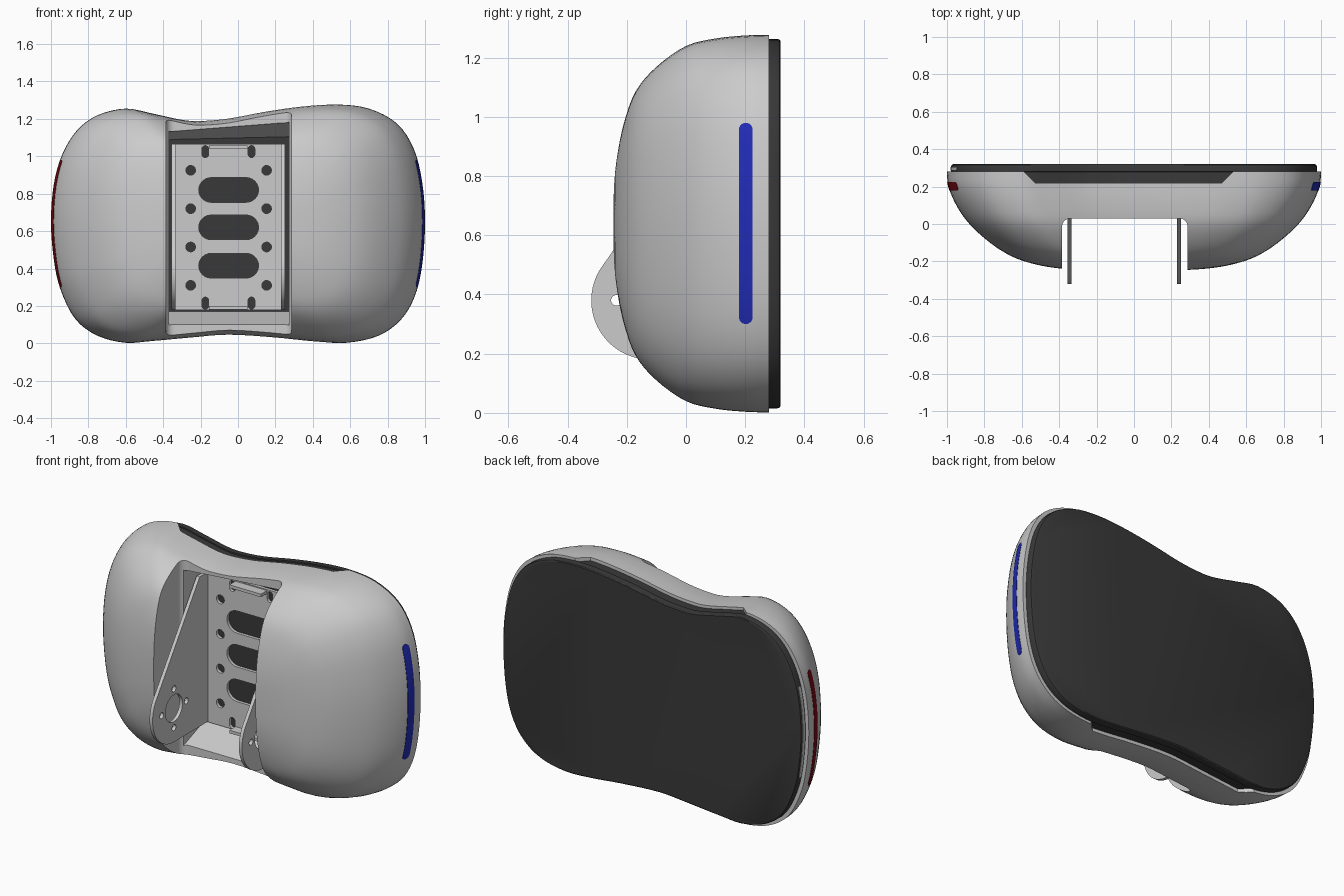
import bpy, bmesh, math
from mathutils import Matrix, Vector

if "Cube" in bpy.data.objects:
    bpy.data.objects.remove(bpy.data.objects["Cube"])

CZ = 0.64  # height of the body centre


def material(name, rgb):
    m = bpy.data.materials.new(name)
    m.diffuse_color = (*rgb, 1)
    m.use_nodes = True
    m.node_tree.nodes["Principled BSDF"].inputs["Base Color"].default_value = m.diffuse_color
    return m


DARK = material("dark", (0.04, 0.04, 0.04))
BLUE = material("blue", (0.015, 0.025, 0.46))
RED = material("red", (0.2, 0.003, 0.006))


def smooth_path(pts, steps, closed):
    """Catmull-Rom interpolation through the points."""
    n, out = len(pts), []
    for i in range(n if closed else n - 1):
        idx = [i - 1, i, i + 1, i + 2]
        idx = [k % n if closed else min(max(k, 0), n - 1) for k in idx]
        a, b, c, d = (Vector(pts[k]) for k in idx)
        for s in range(steps):
            t = s / steps
            out.append(0.5 * (2 * b + (c - a) * t + (2 * a - 5 * b + 4 * c - d) * t * t
                              + (3 * b - a - 3 * c + d) * t ** 3))
    if not closed:
        out.append(Vector(pts[-1]))
    return out


def add_object(name, bm, mat=None):
    bmesh.ops.recalc_face_normals(bm, faces=bm.faces[:])
    me = bpy.data.meshes.new(name)
    bm.to_mesh(me)
    bm.free()
    ob = bpy.data.objects.new(name, me)
    bpy.context.collection.objects.link(ob)
    if mat:
        me.materials.append(mat)
    return ob


def loft(name, rings, mat=None, grow=1.0):
    """Skin scaled copies of the outline; each ring is (y, x scale, z scale)."""
    bm = bmesh.new()
    loops = [[bm.verts.new((p[0] * sx * grow, y, CZ + (p[1] - CZ) * sz * grow)) for p in OUTLINE]
             for y, sx, sz in rings]
    n = len(OUTLINE)
    for a, b in zip(loops, loops[1:]):
        for i in range(n):
            bm.faces.new((a[i], a[(i + 1) % n], b[(i + 1) % n], b[i]))
    bm.faces.new(loops[0])
    bm.faces.new(loops[-1])
    return add_object(name, bm, mat)


def prism(name, axis, low, high, t0, t1, mat=None):
    """Join two matching 2D profiles placed at t0 and t1 along an axis."""
    place = {"x": lambda u, v, t: (t, u, v), "y": lambda u, v, t: (u, t, v),
             "z": lambda u, v, t: (u, v, t)}[axis]
    bm = bmesh.new()
    a = [bm.verts.new(place(*p, t0)) for p in low]
    b = [bm.verts.new(place(*p, t1)) for p in high]
    n = len(a)
    for i in range(n):
        bm.faces.new((a[i], a[(i + 1) % n], b[(i + 1) % n], b[i]))
    bm.faces.new(a)
    bm.faces.new(b)
    return add_object(name, bm, mat)


def capsule(cu, cv, hu, hv, n=12):
    """Rounded slot (or circle when hu == hv) as 2D points."""
    r = min(hu, hv)
    pts = []
    for k in range(4):
        su, sv = ((1, 1), (-1, 1), (-1, -1), (1, -1))[k]
        for i in range(n // 2 + 1):
            a = math.pi / 2 * (k + i / (n // 2))
            p = (round(cu + su * (hu - r) + r * math.cos(a), 6),
                 round(cv + sv * (hv - r) + r * math.sin(a), 6))
            if not pts or p != pts[-1]:
                pts.append(p)
    return pts[:-1] if pts[0] == pts[-1] else pts


def boolean(ob, cutter, operation="DIFFERENCE"):
    cutter.hide_render = True
    m = ob.modifiers.new("cut", "BOOLEAN")
    m.operation, m.solver, m.object = operation, "EXACT", cutter
    bpy.context.view_layer.objects.active = ob
    bpy.ops.object.modifier_apply(modifier=m.name)
    bpy.data.objects.remove(cutter)


def plate(name, profiles, thickness, matrix):
    """Flat sheet: first profile is the edge, the others are holes."""
    cu = bpy.data.curves.new(name, "CURVE")
    cu.dimensions, cu.fill_mode, cu.extrude = "2D", "BOTH", thickness / 2
    for pts in profiles:
        sp = cu.splines.new("POLY")
        sp.points.add(len(pts) - 1)
        for q, p in zip(sp.points, pts):
            q.co = (p[0], p[1], 0, 1)
        sp.use_cyclic_u = True
    tmp = bpy.data.objects.new("tmp", cu)
    bpy.context.collection.objects.link(tmp)
    dg = bpy.context.evaluated_depsgraph_get()
    me = bpy.data.meshes.new_from_object(tmp.evaluated_get(dg))
    bpy.data.objects.remove(tmp)
    me.transform(matrix)
    me.name = name
    ob = bpy.data.objects.new(name, me)
    bpy.context.collection.objects.link(ob)
    return ob


# Body outline seen from the front
OUTLINE = smooth_path([
    (-1, .65), (-.985, .85), (-.94, 1.01), (-.86, 1.14), (-.75, 1.22), (-.6, 1.255), (-.45, 1.228),
    (-.3, 1.196), (-.2, 1.19), (-.05, 1.203), (.15, 1.24), (.35, 1.268), (.53, 1.277), (.7, 1.255),
    (.85, 1.175), (.94, 1.04), (.985, .86), (1, .65), (.985, .42), (.945, .25), (.87, .125),
    (.75, .04), (.58, .003), (.4, .01), (.2, .03), (-.05, .045), (-.25, .03), (-.45, .012),
    (-.6, .003), (-.75, .04), (-.87, .13), (-.95, .29), (-.985, .45)], 4, True)

# Domed shell
DOME = smooth_path([(.28, 1, 1), (.2, .992, .996), (.1, .95, .98), (0, .88, .94), (-.1, .77, .83),
                    (-.17, .66, .70), (-.21, .55, .53), (-.235, .42, .34), (-.247, .25, .17),
                    (-.25, .03, .03)], 4, False)
shell = loft("shell", DOME)

# Vertical channel with rounded inner corners
r, x0, x1, yf = .045, -.385, .287, .03
arc = [i * math.pi / 16 for i in range(9)]
channel = [(x0, -.6)] + [(x0 + r - r * math.cos(a), yf - r + r * math.sin(a)) for a in arc]
channel += [(x1 - r + r * math.sin(a), yf - r + r * math.cos(a)) for a in arc] + [(x1, -.6)]
boolean(shell, prism("channel_cutter", "z", channel, channel, -.5, 2))

# Tapered pocket for the bracket
front = [(-.37, .095), (.272, .095), (.272, 1.185), (-.37, 1.135)]
rear = [(-.37, .175), (.272, .175), (.272, 1.10), (-.37, 1.085)]
boolean(shell, prism("pocket_cutter", "y", front, rear, .015, .23))

# Rim notches at top and bottom, showing the dark core
notch = [(-.53, .22), (.47, .22), (.56, .31), (-.62, .31)]
boolean(shell, prism("notch_cutter", "z", notch, notch, -.5, 2))

# Dark back panel with its core
loft("back_panel", [(.218, .965, .965), (.279, .965, .965), (.2795, .978, .978), (.308, .978, .978),
                    (.316, .974, .974), (.32, .966, .966)], DARK)


# Coloured side lights and the pale rim strip follow the body surface
def strip(name, rings, side, y, half_y, z, half_z, grow, mat=None):
    ob = loft(name, rings, mat, grow)
    prof = capsule(y, z, half_y, half_z)
    cutter = prism("strip_cutter", "x", prof, prof, side * .85, side * 1.2, mat)
    boolean(ob, cutter, "INTERSECT")


strip("right_light", DOME, 1, .202, .023, .64, .34, 1.002, BLUE)
strip("left_light", DOME, -1, .202, .023, .64, .34, 1.002, RED)
strip("rim_strip", [(.281, .98, .98), (.31, .98, .98)], -1, .296, .01, .65, .27, 1.0)

# Bracket back plate with slots, screw holes and relief cuts
to_front = Matrix(((1, 0, 0, 0), (0, 0, -1, .205), (0, 1, 0, 0), (0, 0, 0, 1)))
holes = [capsule(-.05, z, .16, .066) for z in (.82, .62, .415)]
holes += [capsule(x, z, .026, .026) for x in (-.253, .153) for z in (.925, .72, .515, .31)]
holes += [capsule(x, z, .018, .032) for x in (-.175, .072) for z in (1.025, .215)]
edge = [(-.35, .178), (.25, .178), (.25, 1.065), (-.35, 1.065)]
plate("bracket_base", [edge] + holes, .018, to_front)

# Small flanges on the base plate
for name, z in (("top_flange", 1.05), ("bottom_flange", .19)):
    prof = [(-.155, z - .009), (.052, z - .009), (.052, z + .009), (-.155, z + .009)]
    prism(name, "y", prof, prof, .14, .20)

# Bracket side arms: rounded lug tapering up to the base plate
cy, cz, rad = -.12, .38, .2
start = math.radians(143.5)
lug = [(cy + rad * math.cos(a), cz + rad * math.sin(a))
       for a in (start + i * (math.radians(270) - start) / 32 for i in range(33))]
arm = [(.213, 1.065), (.12, 1.065)] + lug + [(.213, .18)]
arm_holes = [capsule(cy, cz, .08, .08)]
arm_holes += [capsule(cy + .115 * u, cz + .115 * v, .018, .018)
              for u, v in ((1, 0), (-1, 0), (0, 1), (0, -1))]
for name, x in (("left_arm", -.345), ("right_arm", .24)):
    to_side = Matrix(((0, 0, 1, x), (1, 0, 0, 0), (0, 1, 0, 0), (0, 0, 0, 1)))
    plate(name, [arm] + arm_holes, .02, to_side)

# Smooth shading with sharp edges kept
for ob in bpy.context.scene.objects:
    ob.select_set(True)
bpy.context.view_layer.objects.active = shell
bpy.ops.object.shade_smooth_by_angle(angle=math.radians(30))
